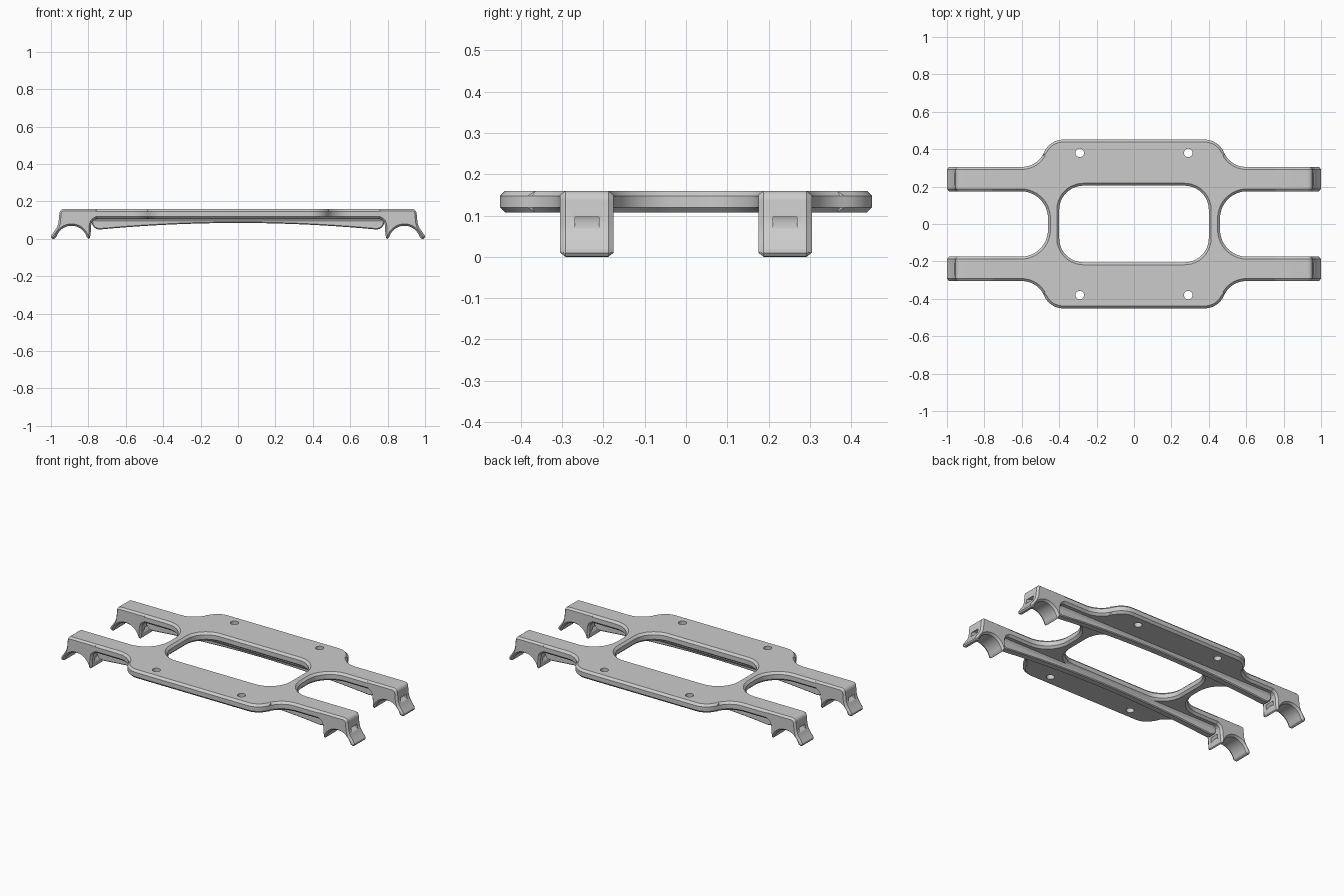
import bpy, bmesh
from math import cos, sin, radians
from mathutils import Vector

if "Cube" in bpy.data.objects:
    bpy.data.objects.remove(bpy.data.objects["Cube"])


def arc(cx, cy, r, a0, a1, n=12):
    return [(cx + r * cos(radians(a0 + (a1 - a0) * i / n)),
             cy + r * sin(radians(a0 + (a1 - a0) * i / n))) for i in range(n + 1)]


def four_way(q):
    """Complete a first-quadrant path into a closed anticlockwise loop."""
    flip = q[::-1]
    return (q + [(-x, y) for x, y in flip] + [(-x, -y) for x, y in q]
            + [(x, -y) for x, y in flip])


def offset(pts, d):
    """Move every point of a loop d towards its left (material) side."""
    if d == 0:
        return pts
    out = []
    for i, p in enumerate(pts):
        p = Vector(p)
        e1 = (p - Vector(pts[i - 1])).normalized()
        e2 = (Vector(pts[(i + 1) % len(pts)]) - p).normalized()
        n1, n2 = Vector((-e1.y, e1.x)), Vector((-e2.y, e2.x))
        out.append(tuple(p + (n1 + n2) * d / (1 + max(n1.dot(n2), -0.5))))
    return out


def slab(name, loops, levels, place):
    """Solid from (loop, inset factor) outlines stacked at (height, inset) levels."""
    bm = bmesh.new()
    bottom, top = [], []
    for pts, factor in loops:
        rings = [[bm.verts.new(place(u, v, w)) for u, v in offset(pts, ins * factor)]
                 for w, ins in levels]
        n = len(pts)
        for a, b in zip(rings, rings[1:]):
            for i in range(n):
                j = (i + 1) % n
                bm.faces.new((a[i], a[j], b[j], b[i]))
        for ring, store in ((rings[0], bottom), (rings[-1], top)):
            store += [bm.edges.get((ring[i], ring[(i + 1) % n])) for i in range(n)]
    for edges in (bottom, top):
        bmesh.ops.triangle_fill(bm, edges=edges, use_beauty=True)
    bmesh.ops.recalc_face_normals(bm, faces=bm.faces[:])
    me = bpy.data.meshes.new(name)
    bm.to_mesh(me)
    bm.free()
    ob = bpy.data.objects.new(name, me)
    bpy.context.collection.objects.link(ob)
    return ob


def activate(ob):
    bpy.ops.object.select_all(action='DESELECT')
    ob.select_set(True)
    bpy.context.view_layer.objects.active = ob


def smooth(ob):
    activate(ob)
    bpy.ops.object.shade_smooth_by_angle(angle=radians(28))


C = 0.013          # edge chamfer
ARM_Y = 0.24       # arm centre line

# Main plate with four arms, window and screw holes
outline = four_way(arc(0.605, 0.03, 0.145, 180, 90, 16)
                   + [(0.82, 0.175), (0.82, 0.305)]
                   + arc(0.60, 0.435, 0.13, 270, 203)
                   + arc(0.379, 0.341, 0.11, 23, 90))
window = four_way(arc(0.27, 0.075, 0.13, 0, 90))[::-1]
loops = [(outline, 1), (window, 1)]
for sx in (-1, 1):
    for sy in (-1, 1):
        loops.append((arc(sx * 0.29, sy * 0.38, 0.023, 360, 15, 23), 0))
smooth(slab("plate", loops, [(0.107, C), (0.107 + C, 0), (0.16 - C, 0), (0.16, C)],
            lambda u, v, w: (u, v, w)))

# Clip side profile in x-z, with a round seat for a tube
clip = (arc(0.93, 0.135, 0.025, 90, 0, 6)
        + [(0.960, 0.085), (0.968, 0.062), (0.983, 0.04), (0.999, 0.018),
           (1.0, 0.009), (0.994, 0.001), (0.985, 0.0), (0.976, 0.004)]
        + arc(0.89, -0.015, 0.085, 18, 162, 20)
        + [(0.804, 0.004), (0.798, 0.0), (0.792, 0.005), (0.788, 0.025), (0.785, 0.075),
           (0.779, 0.093), (0.768, 0.103), (0.752, 0.107), (0.752, 0.16)])[::-1]
clip = clip[::-1] if sum(a[0] * b[1] - b[0] * a[1] for a, b in
                         zip(clip, clip[1:] + clip[:1])) < 0 else clip
slot = arc(0.89, -0.015, 0.131, 20, 160, 24) + arc(0.89, -0.015, 0.112, 160, 20, 24)

# Rib side profile in x-z: arched underside with rounded ends
rib = ([(x * 0.074, 0.085 - 0.035 * (x / 10) ** 2) for x in range(-10, 11)]
       + [(0.757, 0.053), (0.77, 0.062), (0.78, 0.078), (0.785, 0.112),
          (-0.785, 0.112), (-0.78, 0.078), (-0.77, 0.062), (-0.757, 0.053)])

for sy, side in ((-1, "front"), (1, "back")):
    # Stiffening rib and its flared foot
    smooth(slab(side + "_rib", [(rib, 1)],
                [(-0.022, 0.005), (-0.017, 0), (0.017, 0), (0.022, 0.005)],
                lambda u, v, w: (u, sy * ARM_Y + w, v)))
    foot = four_way([(0.785, 0.033)])
    smooth(slab(side + "_rib_foot", [(foot, 1)], [(0.094, 0.011), (0.11, 0)],
                lambda u, v, w: (u, sy * ARM_Y + v, w)))
    for sx, end in ((-1, "left"), (1, "right")):
        # Tube clip with a curved strap slot
        place = lambda u, v, w: (sx * u, sy * ARM_Y + w, v)
        ob = slab(f"{side}_{end}_clip", [(clip, 1)],
                  [(-0.065, 0.010), (-0.065 + C, 0), (0.065 - C, 0), (0.065, 0.010)], place)
        cutter = slab("slot_cutter", [(slot, 1)], [(-0.029, 0), (0.029, 0)], place)
        cutter.hide_render = True
        mod = ob.modifiers.new("slot", 'BOOLEAN')
        mod.operation, mod.solver, mod.object = 'DIFFERENCE', 'EXACT', cutter
        activate(ob)
        bpy.ops.object.modifier_apply(modifier=mod.name)
        bpy.data.objects.remove(cutter)
        smooth(ob)
